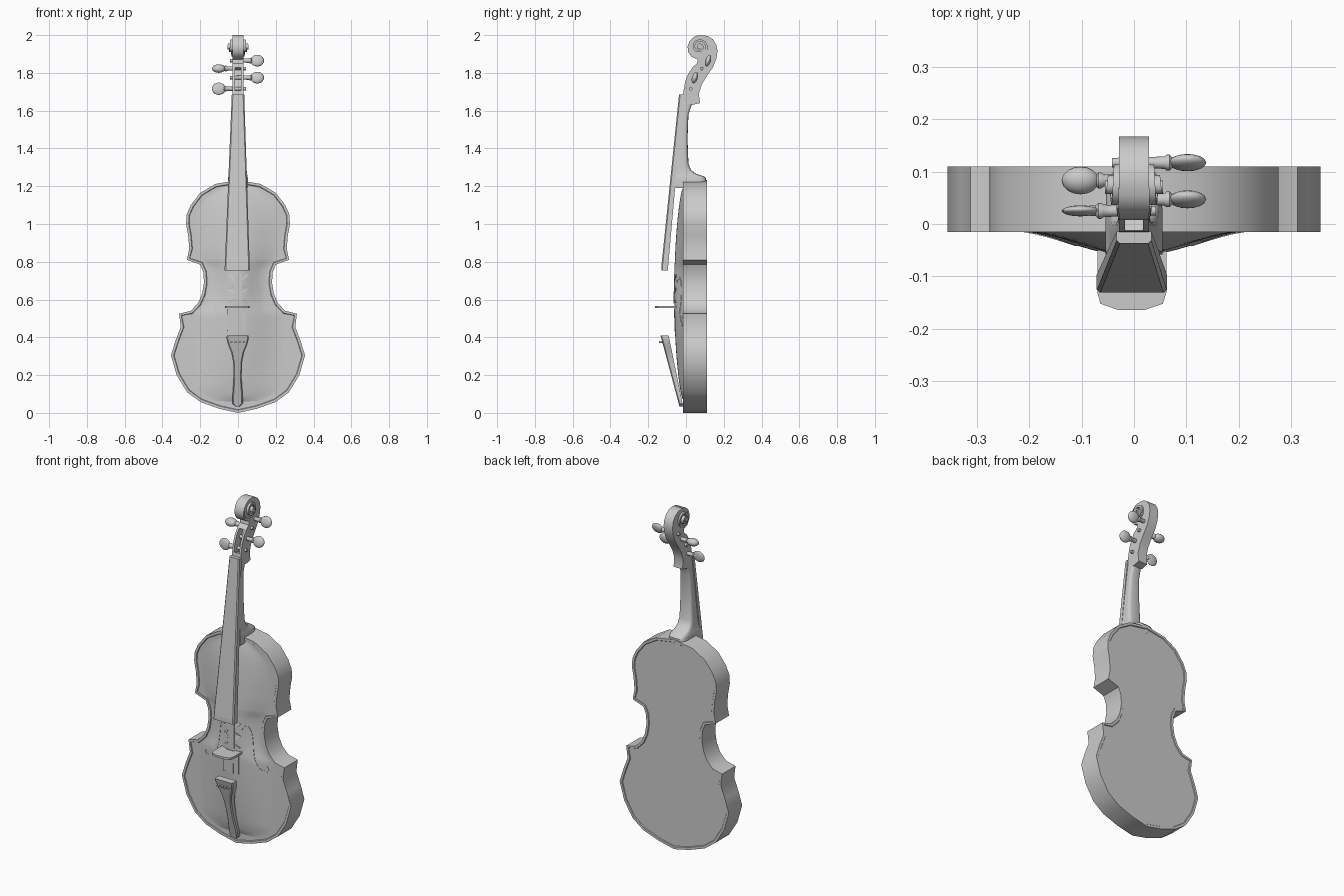
import bpy, bmesh, math
from mathutils import Vector, Matrix

if "Cube" in bpy.data.objects:
    bpy.data.objects.remove(bpy.data.objects["Cube"])


def finish(name, bm, smooth=None):
    bmesh.ops.recalc_face_normals(bm, faces=bm.faces)
    me = bpy.data.meshes.new(name)
    bm.to_mesh(me)
    bm.free()
    ob = bpy.data.objects.new(name, me)
    bpy.context.collection.objects.link(ob)
    if smooth:
        bpy.ops.object.select_all(action='DESELECT')
        ob.select_set(True)
        bpy.context.view_layer.objects.active = ob
        bpy.ops.object.shade_smooth_by_angle(angle=math.radians(smooth))
    return ob


def loft(name, rings, smooth=None):
    """Skin equal-sized rings of points and cap both ends."""
    bm = bmesh.new()
    vs = [[bm.verts.new(p) for p in r] for r in rings]
    n = len(vs[0])
    for a, b in zip(vs, vs[1:]):
        for i in range(n):
            bm.faces.new((a[i], a[(i + 1) % n], b[(i + 1) % n], b[i]))
    bm.faces.new(vs[0])
    bm.faces.new(vs[-1][::-1])
    return finish(name, bm, smooth)


def lerp(table, z):
    """Piecewise linear lookup in (z, value) pairs."""
    for (z0, a), (z1, b) in zip(table, table[1:]):
        if z <= z1:
            return a + (b - a) * max(0, (z - z0) / (z1 - z0))
    return table[-1][1]


# Body: half outline as (x, z), mirrored, extruded, with sunken panels
half = [(0, 0), (.10, .022), (.20, .058), (.27, .11), (.325, .20), (.355, .305),
        (.33, .385), (.303, .455), (.312, .525), (.25, .54), (.212, .58), (.19, .63),
        (.18, .69), (.184, .745), (.20, .785), (.27, .81), (.258, .87), (.264, .94),
        (.275, 1.0), (.272, 1.05), (.25, 1.10), (.20, 1.165), (.12, 1.212), (0, 1.232)]
outline = half + [(-x, z) for x, z in half[-2:0:-1]]
bm = bmesh.new()
front, back = ([bm.verts.new((x, y, z)) for x, z in outline] for y in (-.015, .11))
n = len(outline)
caps = [bm.faces.new(front), bm.faces.new(back[::-1])]
for i in range(n):
    bm.faces.new((front[i], front[(i + 1) % n], back[(i + 1) % n], back[i]))
bmesh.ops.recalc_face_normals(bm, faces=bm.faces)
for c in caps:
    bmesh.ops.inset_region(bm, faces=[c], thickness=.014, depth=0)
    bmesh.ops.inset_region(bm, faces=[c], thickness=.003, depth=-.004)
finish("body", bm, 35)

# Arched belly
widths = [(z, x) for x, z in half]


def belly_half(z):
    mean = sum(lerp(widths, z + d * .02) for d in range(-4, 5)) / 9
    return max(.01, min(mean - .02, lerp(widths, z) - .02, .25))


def belly_y(x, z):
    t = min(1, max(0, (z - .06) / 1.14))
    u = min(1, abs(x) / belly_half(z))
    return -.0105 - .052 * math.sin(math.pi * t) ** .55 * (.5 + .5 * math.cos(math.pi * u))


bm = bmesh.new()
rows = []
for j in range(61):
    z = .06 + 1.14 * j / 60
    xs = [belly_half(z) * (i / 12 - 1) for i in range(25)]
    rows.append([bm.verts.new((x, belly_y(x, z), z)) for x in xs])
for a, b in zip(rows, rows[1:]):
    for i in range(24):
        bm.faces.new((a[i], a[i + 1], b[i + 1], b[i]))
finish("belly", bm, 60)

# Sound holes: ribbons following the belly
path = [(.055, .69), (.06, .708), (.085, .712), (.098, .68), (.104, .63), (.11, .575),
        (.122, .53), (.14, .492), (.165, .468), (.192, .468), (.206, .487), (.195, .505)]
for s, side in ((-1, "left"), (1, "right")):
    rings = []
    for i, (x, z) in enumerate(path):
        p, q = path[max(0, i - 1)], path[min(len(path) - 1, i + 1)]
        t = Vector((q[0] - p[0], q[1] - p[1])).normalized()
        w = .004 + .008 * math.sin(math.pi * i / (len(path) - 1))
        l, r = (x - t.y * w, z + t.x * w), (x + t.y * w, z - t.x * w)
        rings.append([(s * a, belly_y(a, c) + d, c)
                      for (a, c), d in ((l, -.002), (r, -.002), (r, .004), (l, .004))])
    loft("sound_hole_" + side, rings, 40)


# Flat slats on the belly between fingerboard and tailpiece
def slat(name, a, b, w):
    t = (Vector(b) - Vector(a)).normalized() * w
    rings = []
    for x, z in (a, b):
        y = belly_y(x, z) - .003
        l, r = (x - t.y, z + t.x), (x + t.y, z - t.x)
        rings.append([(l[0], y, l[1]), (r[0], y, r[1]), (r[0], y + .008, r[1]), (l[0], y + .008, l[1])])
    loft(name, rings)


slat("centre_slat", (0, .58), (0, .735), .02)
slat("lower_slat", (-.022, .43), (-.022, .55), .033)
slat("side_slat", (.033, .43), (.033, .54), .012)
for s in (-1, 1):
    for k in range(4):
        z = .6 + k * .035
        slat("cross_slat", (s * .022, z), (s * .05, z + (.025 if k % 2 else -.015)), .005)


# Fingerboard and tailpiece: boxes lofted along z
def box_ring(z, y0, y1, w, cx=0):
    c = min(.006, w * .3)
    return [(cx - w, y1, z), (cx - w, y0 + c, z), (cx - w + c, y0, z),
            (cx + w - c, y0, z), (cx + w, y0 + c, z), (cx + w, y1, z)]


loft("fingerboard", [box_ring(.755, -.131, -.096, .067, -.004), box_ring(.78, -.130, -.094, .066, -.004),
                     box_ring(1.685, -.037, -.014, .033)])
tail = [(.035, .012), (.05, .028), (.09, .027), (.18, .021), (.27, .024), (.32, .034),
        (.365, .052), (.395, .059), (.41, .057)]
loft("tailpiece", [box_ring(z, -.035 - .1 * (z - .035) / .375, -.015 - .077 * (z - .035) / .375, w, -.002)
                   for z, w in tail], 30)
for i in range(4):
    bm = bmesh.new()
    bmesh.ops.create_cone(bm, cap_ends=True, segments=10, radius1=.006, radius2=.006, depth=.03,
                          matrix=Matrix.Translation((-.035 + i * .022, -.128, .375)) @ Matrix.Rotation(math.pi / 2, 4, 'X'))
    finish("fine_tuner", bm, 40)

# Bridge
bridge = [(-.07, -.045), (-.07, -.13), (-.064, -.152), (-.03, -.164), (.02, -.164), (.055, -.152),
          (.062, -.13), (.062, -.045), (.03, -.045), (.02, -.07), (-.028, -.07), (-.038, -.045)]
loft("bridge", [[(x, y, z) for x, y in bridge] for z in (.555, .567)])

# Neck with heel, rounded at the back
neck = [(1.19, .107, .054), (1.24, .107, .054), (1.252, .095, .051), (1.265, .055, .048),
        (1.285, .027, .046), (1.32, .013, .043), (1.45, .008, .038), (1.58, .013, .032),
        (1.63, .03, .030), (1.665, .055, .028)]
rings = []
for z, yb, w in neck:
    yf = -.014 - (1.685 - z) * .089
    m = yf + (yb - yf) * .5
    arc = [(w * math.cos(a) ** .5 if a < 1.57 else -w * abs(math.cos(a)) ** .5, m + (yb - m) * math.sin(a) ** .6)
           for a in (math.pi * k / 10 for k in range(1, 10))]
    rings.append([(x, y, z) for x, y in [(-w, yf), (w, yf), (w, m)] + arc + [(-w, m)]])
loft("neck", rings, 40)

# Pegbox and scroll back: side profile (y, z)
head = [(-.018, 1.655), (.03, 1.63), (.074, 1.64), (.068, 1.69), (.084, 1.74), (.112, 1.785), (.143, 1.83),
        (.161, 1.875), (.167, 1.915), (.160, 1.95), (.142, 1.978), (.115, 1.995), (.08, 2.0), (.045, 1.99),
        (.02, 1.97), (.008, 1.94), (.012, 1.91), (.03, 1.885), (.062, 1.872), (.058, 1.85), (.035, 1.83),
        (.012, 1.795), (-.004, 1.755), (-.014, 1.70)]
pegbox = loft("pegbox", [[(x, y, z) for y, z in head] for x in (-.029, .029)], 35)
bm = bmesh.new()
bmesh.ops.create_cube(bm, size=1, matrix=Matrix.Translation((0, .018, 1.765)) @ Matrix.Rotation(-.32, 4, 'X')
                      @ Matrix.Diagonal((.034, .07, .13, 1)))
cutter = finish("pegbox_cutter", bm)
cutter.hide_render = True
cutter.hide_viewport = True
cut = pegbox.modifiers.new("hollow", 'BOOLEAN')
cut.object = cutter
cut.operation = 'DIFFERENCE'
cut.solver = 'EXACT'

# Scroll: spiral band that widens towards its eye
rings = []
for k in range(61):
    t = k / 60
    a = math.pi / 2 + t * 2.25 * math.tau
    r, w = .061 * (1 - t) + .012 * t, .029 + .026 * t
    rings.append([(x, .07 + q * math.cos(a), 1.938 + q * math.sin(a))
                  for x, q in ((-w, r), (w, r), (w, r - .012), (-w, r - .012))])
loft("scroll", rings, 40)
bm = bmesh.new()
bmesh.ops.create_cone(bm, cap_ends=True, segments=20, radius1=.013, radius2=.013, depth=.11,
                      matrix=Matrix.Translation((0, .07, 1.938)) @ Matrix.Rotation(math.pi / 2, 4, 'Y'))
finish("scroll_eye", bm, 40)

# Tuning pegs: turned shaft with collar, flattened head
shaft = [(-.042, .009), (.04, .011), (.058, .012), (.062, .015), (.068, .015), (.073, .010), (.085, .010)]
for s, y, z, ry, rz, tilt in ((1, .117, 1.865, .014, .032, -.3), (-1, .083, 1.823, .027, .022, .3),
                              (1, .047, 1.775, .015, .032, -.3), (-1, .025, 1.716, .010, .033, -.1)):
    loft("peg_shaft", [[(s * x, y + r * math.cos(a), z + r * math.sin(a))
                        for a in (math.tau * i / 12 for i in range(12))] for x, r in shaft], 40)
    bm = bmesh.new()
    bmesh.ops.create_uvsphere(bm, u_segments=16, v_segments=10, radius=1,
                              matrix=Matrix.Translation((s * .102, y, z)) @ Matrix.Rotation(tilt, 4, 'X')
                              @ Matrix.Diagonal((.036, ry, rz, 1)))
    finish("peg_head", bm, 60)
